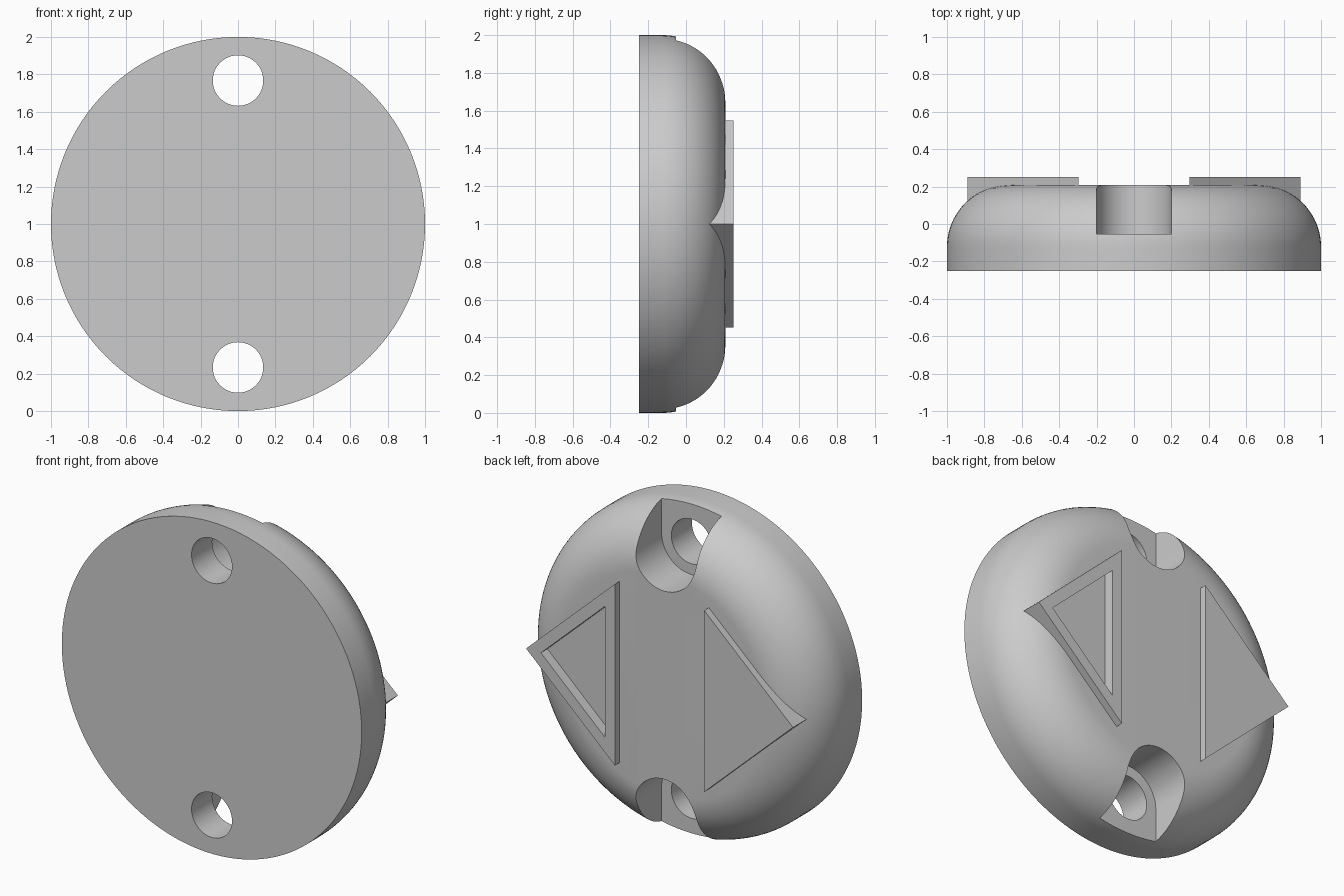
import bpy, bmesh, math

if "Cube" in bpy.data.objects:
    bpy.data.objects.remove(bpy.data.objects["Cube"])

CZ = 1.0                       # height of the disc axis
FRONT, BACK = -0.25, 0.208     # disc faces along y
FILLET = 0.33                  # rounding of the back rim
HOLE_OFF = 0.767               # screw hole distance from the axis

grey = bpy.data.materials.new("plain grey")
grey.diffuse_color = (0.6, 0.6, 0.6, 1)
grey.use_nodes = True
grey.node_tree.nodes["Principled BSDF"].inputs["Base Color"].default_value = grey.diffuse_color


def finish(name, bm):
    bmesh.ops.recalc_face_normals(bm, faces=bm.faces)
    me = bpy.data.meshes.new(name)
    bm.to_mesh(me)
    bm.free()
    ob = bpy.data.objects.new(name, me)
    me.materials.append(grey)
    bpy.context.collection.objects.link(ob)
    return ob


def prism(name, outline, y0, y1):
    """Extrude an (x, z) outline from y0 to y1."""
    bm = bmesh.new()
    face = bm.faces.new([bm.verts.new((x, y0, z)) for x, z in outline])
    ext = bmesh.ops.extrude_face_region(bm, geom=[face])["geom"]
    moved = [v for v in ext if isinstance(v, bmesh.types.BMVert)]
    bmesh.ops.translate(bm, verts=moved, vec=(0, y1 - y0, 0))
    return finish(name, bm)


def cut(target, cutter):
    mod = target.modifiers.new("cut", 'BOOLEAN')
    mod.operation, mod.solver, mod.object = 'DIFFERENCE', 'EXACT', cutter
    bpy.ops.object.select_all(action='DESELECT')
    bpy.context.view_layer.objects.active = target
    target.select_set(True)
    bpy.ops.object.modifier_apply(modifier=mod.name)


def arc(r, cz, a0, a1, n):
    return [(r * math.cos(a0 + (a1 - a0) * i / n), cz + r * math.sin(a0 + (a1 - a0) * i / n))
            for i in range(n + 1)]


def triangle(side, inset=0.0):
    """Triangle pointing outward, shrunk evenly by an inset distance."""
    x0, x1, h = 0.298, 0.89, 0.547
    w = x1 - x0
    slant = math.hypot(w, h)
    inradius = w * h / (h + slant)
    k = 1 - inset / inradius
    cx = x0 + inradius
    pts = [(x0, -h), (x1, 0), (x0, h)]
    return [(side * (cx + (x - cx) * k), CZ + z * k) for x, z in pts]


# Disc: lathed profile with a rounded back rim
profile = [(0, FRONT), (1, FRONT)]
profile += [(1 - FILLET + x, y) for x, y in arc(FILLET, BACK - FILLET, 0, math.pi / 2, 20)]
profile += [(0, BACK)]
bm = bmesh.new()
SEG = 128
rings = []
for r, y in profile:
    if r == 0:
        rings.append([bm.verts.new((0, y, CZ))])
    else:
        rings.append([bm.verts.new((r * math.cos(math.tau * i / SEG), y,
                                    CZ + r * math.sin(math.tau * i / SEG))) for i in range(SEG)])
for a, b in zip(rings[1:-1], rings[2:-1]):
    for i in range(SEG):
        j = (i + 1) % SEG
        bm.faces.new((a[i], a[j], b[j], b[i]))
for cap in (rings[0], rings[-1]):
    bm.verts.remove(cap[0])
bm.faces.new(rings[1])
bm.faces.new(rings[-2])
disc = finish("disc", bm)

cutters = []
for s in (1, -1):
    # Through hole
    cutters.append(prism("hole_cutter", arc(0.135, CZ + s * HOLE_OFF, 0, math.tau, 48)[:-1], -0.5, 0.5))
    # Round-ended recess for the screw head, open at the rim
    z = CZ + s * HOLE_OFF
    slot = arc(0.2, z, 0, -s * math.pi, 32) + [(-0.2, CZ + s * 1.2), (0.2, CZ + s * 1.2)]
    cutters.append(prism("slot_cutter", slot, -0.053, 0.5))

# Raised triangles on the back; the one at +x has a sunken centre
left = prism("left_triangle", triangle(-1), 0.08, 0.252)
right = prism("right_triangle", triangle(1), 0.08, 0.252)
pocket = prism("pocket_cutter", triangle(1, 0.067), 0.19, 0.5)
deep_pocket = prism("deep_pocket_cutter", triangle(1, 0.06), 0.17, 0.5)
cutters.append(deep_pocket)

for c in cutters:
    cut(disc, c)
cut(right, pocket)
for c in cutters + [pocket]:
    bpy.data.objects.remove(c)

# Smooth the round surfaces, keep the edges crisp
bpy.ops.object.select_all(action='DESELECT')
disc.select_set(True)
bpy.context.view_layer.objects.active = disc
bpy.ops.object.shade_smooth_by_angle(angle=math.radians(25))
